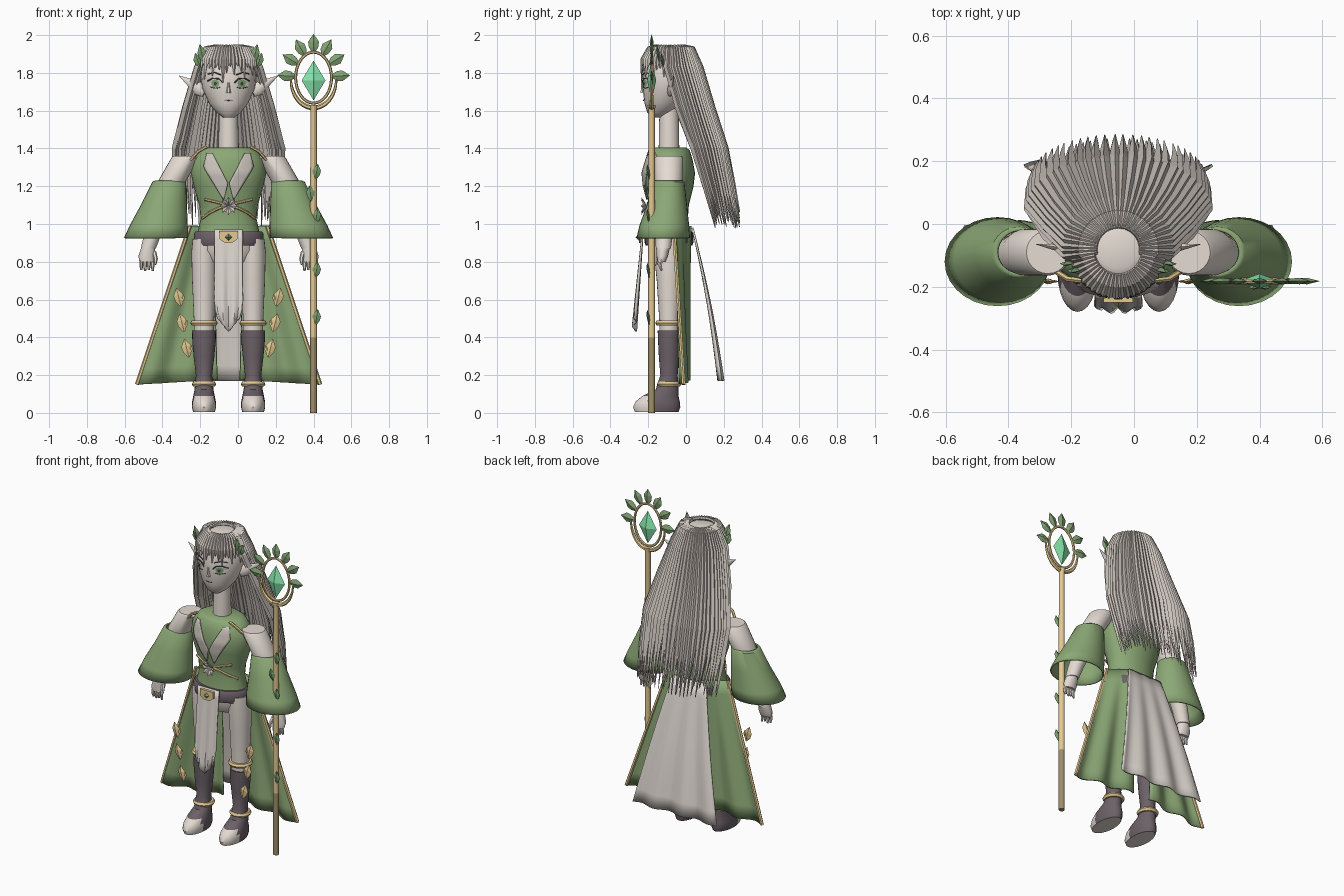
import bpy, bmesh, math, random
from mathutils import Vector as V

if "Cube" in bpy.data.objects:
    bpy.data.objects.remove(bpy.data.objects["Cube"])
random.seed(4)
CX, CY = -0.05, -0.09   # body axis

def mat(name, *c):
    m = bpy.data.materials.new(name)
    m.diffuse_color = (*c, 1)
    m.use_nodes = True
    m.node_tree.nodes["Principled BSDF"].inputs["Base Color"].default_value = m.diffuse_color
    return m
SKIN = mat("skin", .78, .71, .65)
CLOTH = mat("pale_cloth", .72, .67, .62)
HAIR = mat("ash_hair", .60, .55, .50)
GREEN = mat("dress_green", .26, .39, .18)
LEAF = mat("leaf_green", .23, .38, .18)
BOOT = mat("dark_leather", .15, .12, .137)
GOLD = mat("gold", .78, .59, .29)
BRONZE = mat("bronze", .35, .28, .14)
GEM = mat("emerald", .25, .80, .42)
DARK = mat("dark_line", .06, .055, .055)

def finish(name, bm, *mats, smooth=40, thick=0, rule=None):
    bmesh.ops.recalc_face_normals(bm, faces=bm.faces)
    me = bpy.data.meshes.new(name)
    bm.to_mesh(me)
    bm.free()
    for m in mats:
        me.materials.append(m)
    if rule:
        for p in me.polygons:
            p.material_index = rule(p.center)
    if smooth:
        me.shade_smooth()
        me.set_sharp_from_angle(angle=math.radians(smooth))
    ob = bpy.data.objects.new(name, me)
    bpy.context.collection.objects.link(ob)
    if thick:
        mod = ob.modifiers.new("thickness", 'SOLIDIFY')
        mod.thickness, mod.offset = thick, 0
    return ob

def skin_rings(bm, rings, closed=False, cap=True):
    n, k = len(rings[0]), len(rings)
    for i in range(k if closed else k - 1):
        a, b = rings[i], rings[(i + 1) % k]
        for j in range(n):
            bm.faces.new((a[j], a[(j + 1) % n], b[(j + 1) % n], b[j]))
    if cap and not closed:
        bm.faces.new(rings[0])
        bm.faces.new(rings[-1])

def loft(name, secs, *mats, n=24, cap=True, **kw):
    """Horizontal elliptical sections: x, y, z, rx, ry."""
    bm = bmesh.new()
    skin_rings(bm, [[bm.verts.new((x + rx * math.cos(math.tau * j / n), y + ry * math.sin(math.tau * j / n), z))
                     for j in range(n)] for x, y, z, rx, ry in secs], cap=cap)
    return finish(name, bm, *mats, **kw)

def sweep(bm, pts, radii, n=6, closed=False, ref=V((0.02, 1, 0.03)), flat=1):
    pts, rings, k = [V(p) for p in pts], [], len(pts)
    for i, p in enumerate(pts):
        t = pts[(i + 1) % k] - pts[i - 1] if closed else pts[min(i + 1, k - 1)] - pts[max(i - 1, 0)]
        a = t.cross(ref).normalized()
        b = t.cross(a).normalized() * flat
        r = radii[i] if isinstance(radii, (list, tuple)) else radii
        rings.append([bm.verts.new(p + r * (a * math.cos(math.tau * j / n) + b * math.sin(math.tau * j / n))) for j in range(n)])
    skin_rings(bm, rings, closed)

def tube(name, pts, radii, m, smooth=40, **kw):
    bm = bmesh.new()
    sweep(bm, pts, radii, **kw)
    return finish(name, bm, m, smooth=smooth)

def leaf(bm, base, d, length, w):
    d = V(d).normalized()
    sweep(bm, [V(base) + d * length * t for t in (0, .3, .6, 1)], [w * .2, w * .85, w, .001], n=4, flat=.35)

def sheet(name, f, m, nu=16, nv=10, thick=.01, smooth=40):
    bm = bmesh.new()
    g = [[bm.verts.new(f(i / nu, j / nv)) for i in range(nu + 1)] for j in range(nv + 1)]
    for j in range(nv):
        for i in range(nu):
            bm.faces.new((g[j][i], g[j][i + 1], g[j + 1][i + 1], g[j + 1][i]))
    return finish(name, bm, m, thick=thick, smooth=smooth)

def front_y(secs, x, z):
    """Front surface of a loft at x, z."""
    for a, b in zip(secs, secs[1:]):
        if a[2] <= z <= b[2]:
            t = (z - a[2]) / (b[2] - a[2])
            c, cy, _, rx, ry = [p + (q - p) * t for p, q in zip(a, b)]
            return cy - ry * math.sqrt(max(0, 1 - ((x - c) / rx) ** 2))
    return CY

def oval(name, secs, x, z, rx, rz, off, m):
    bm = bmesh.new()
    vs = []
    for j in range(14):
        px, pz = x + rx * math.cos(math.tau * j / 14), z + rz * math.sin(math.tau * j / 14)
        vs.append(bm.verts.new((px, front_y(secs, px, pz) - off, pz)))
    c = bm.verts.new((x, front_y(secs, x, z) - off, z))
    for j in range(14):
        bm.faces.new((c, vs[j], vs[(j + 1) % 14]))
    return finish(name, bm, m, smooth=0)

def on(secs, pts, off=.004):
    return [(x, front_y(secs, x, z) - off, z) for x, z in pts]

# Head, neck and torso
head = [(CX, y, z, rx, ry) for y, z, rx, ry in (
    (-.15, 1.565, .03, .03), (-.14, 1.59, .065, .065), (-.12, 1.64, .105, .1), (-.10, 1.72, .14, .13),
    (-.095, 1.8, .148, .137), (-.085, 1.88, .13, .12), (-.08, 1.925, .09, .09), (-.08, 1.937, .06, .06))]
loft("head", head, SKIN)
loft("neck", [(CX, CY, 1.38, .055, .055), (CX, CY, 1.64, .048, .05)], SKIN)
torso = [(CX, CY, z, rx, ry) for z, rx, ry in (
    (.95, .165, .11), (1.03, .148, .1), (1.1, .155, .105), (1.2, .185, .13), (1.27, .2, .138),
    (1.34, .19, .125), (1.39, .15, .11), (1.405, .12, .09))]
loft("bodice", torso, GREEN, n=28)
loft("hips", [(CX, CY, .8, .12, .07), (CX, CY, .86, .165, .105), (CX, CY, .97, .16, .105)], SKIN)
loft("belt", [(CX, CY, z, r, r - .055) for z, r in ((.885, .178), (.9, .184), (.95, .184), (.96, .176))], BOOT)

# Face details
for s in (-1, 1):
    ex = CX + s * .07
    oval("eye_white", head, ex, 1.745, .036, .024, .003, CLOTH)
    oval("iris", head, ex, 1.743, .021, .022, .006, LEAF)
    oval("pupil", head, ex, 1.743, .008, .01, .009, DARK)
    tube("eyelash", on(head, [(ex + s * a, 1.755 + b) for a, b in ((-.038, -.006), (-.018, .014), (.015, .016), (.042, .002))]), .0035, DARK)
    tube("lower_lash", on(head, [(ex + s * a, 1.72 + b) for a, b in ((-.025, .003), (0, -.002), (.028, .005))]), .002, DARK)
    tube("eyebrow", on(head, [(ex + s * a, 1.79 + b) for a, b in ((-.03, 0), (.005, .012), (.04, .004))]), .003, DARK)
    tube("ear", [(CX + s * x, y, z) for x, y, z in ((.125, -.085, 1.7), (.155, -.08, 1.715), (.19, -.075, 1.74), (.262, -.065, 1.785))],
         [.03, .036, .026, .001], SKIN, n=8, flat=.5)
oval("lips", head, CX, 1.655, .023, .007, .004, HAIR)
tube("mouth_line", on(head, [(CX - .022, 1.656), (CX, 1.654), (CX + .022, 1.656)]), .002, DARK)
tube("nose", on(head, [(CX, 1.75), (CX, 1.72), (CX, 1.695)], .002), [.004, .008, .013], SKIN)

# Long hair strands in two layers, and a fringe
bm = bmesh.new()
for k, count in ((1, 34), (.9, 34)):
    for i in range(count):
        a = math.radians(-98 + 196 * i / (count - 1) + random.uniform(-1, 1))
        s, c = math.sin(a) * k, math.cos(a) * k
        d, e = max(c, 0), random.uniform(-.01, .09)
        pts = [(CX + .075 * s, -.08 + .075 * c, 1.942), (CX + .12 * s, -.08 + .115 * c, 1.932),
               (CX + .165 * s, -.08 + .155 * c, 1.83), (CX + .225 * s, -.02 + .155 * c, 1.62),
               (CX + .28 * s, .045 + .16 * d, 1.4), (CX + .285 * s, .105 + .145 * d, 1.18 + e / 2),
               (CX + .275 * s, .155 + .13 * d, .985 + e)]
        sweep(bm, pts, [.008, .013, .018, .02, .021, .011, .002], n=4, ref=V((s + .01, c + .01, .15)))
finish("long_hair", bm, HAIR, smooth=0)
bm = bmesh.new()
for i in range(22):
    a = math.radians(-78 + 156 * i / 21)
    s, c = math.sin(a), -math.cos(a)
    z = random.uniform(1.79, 1.84) - .045 * (i % 3 == 0)
    pts = [(CX + r * s, -.085 + r * c, h) for r, h in ((.075, 1.942), (.11, 1.93), (.143, 1.87), (.155, z))]
    sweep(bm, pts, [.009, .013, .014, .002], n=4, ref=V((s + .01, c + .01, .15)))
finish("fringe", bm, HAIR, smooth=0)

# Leaf crown
bm = bmesh.new()
for s in (-1, 1):
    for x, y, z, dx, l in ((.13, -.14, 1.85, .22, .105), (.15, -.12, 1.83, .35, .08)):
        leaf(bm, (CX + s * x, y, z), (s * dx, -.15, 1), l, .022)
finish("crown_leaves", bm, LEAF, smooth=0)

# Chest panels, straps and waist ornament
def chest(s):
    def f(u, v):
        z = 1.375 - .245 * v
        inner = .085 - .082 * v / .65 if v < .65 else .003 + .06 * (v - .65)
        outer = .115 + .06 * v if v < .3 else .133 - .15 * (v - .3)
        x = CX + s * (inner + (outer - inner) * u)
        return (x, front_y(torso, x, z) - .006, z)
    return f
for s in (-1, 1):
    sheet("chest_panel", chest(s), HAIR, 6, 14, .006)
    tube("neckline_trim", [(CX + s * x, y, z) for x, y, z in ((.115, -.18, 1.41), (.16, -.175, 1.385), (.2, -.15, 1.34))], .009, GOLD)
    pts = on(torso, [(CX + s * x, z) for x, z in ((0, 1.095), (.05, 1.085), (.1, 1.06), (.14, 1.03))], .008)
    tube("waist_cord", pts, .008, GOLD)
    tube("upper_cord", on(torso, [(CX + s * x, z) for x, z in ((0, 1.1), (.06, 1.115), (.125, 1.13))], .008), .007, GOLD)
bm = bmesh.new()
for i in range(8):
    a = math.tau * i / 8
    leaf(bm, (CX, -.21, 1.095), (math.cos(a), -.6, math.sin(a)), .055, .014)
finish("waist_flower", bm, HAIR, smooth=0)

# Arms, sleeves and hands
for s in (-1, 1):
    loft("arm", [(CX + s * dx, y, z, r, r) for dx, y, z, r in (
        (.225, -.09, 1.36, .068), (.228, -.09, 1.35, .075), (.295, -.09, 1.235, .074), (.335, -.1, 1.12, .06),
        (.4, -.115, .95, .046), (.425, -.12, .87, .04))], SKIN)
    loft("sleeve", [(CX + s * dx, y, z, rx, ry) for dx, y, z, rx, ry in (
        (.31, -.09, 1.228, .074, .07), (.315, -.09, 1.22, .086, .078), (.34, -.1, 1.11, .115, .1),
        (.37, -.115, .99, .15, .128), (.385, -.12, .925, .165, .138))], GREEN, n=28, cap=False, thick=.008)
    loft("palm", [(CX + s * .425, -.12, .88, .036, .036), (CX + s * .432, -.125, .83, .045, .03), (CX + s * .432, -.13, .8, .04, .022)], SKIN, n=12)
    bm = bmesh.new()
    for i in range(4):
        x = CX + s * (.402 + .02 * i)
        sweep(bm, [(x, -.13, .815), (x, -.137, .78), (x, -.13, .752 + .006 * (i % 2))], [.011, .01, .006])
    sweep(bm, [(CX + s * .395, -.13, .85), (CX + s * .385, -.15, .815), (CX + s * .388, -.155, .785)], [.013, .011, .006])
    finish("fingers", bm, SKIN)

# Legs, boots and rings
for s in (-1, 1):
    x = CX + s * .13
    loft("leg", [(x, CY, z, r, ry) for z, r, ry in ((.4, .052, .05), (.5, .054, .052), (.7, .063, .065), (.85, .067, .08), (.92, .06, .08))], SKIN)
    loft("boot", [(x, y, z, rx, ry) for y, z, rx, ry in (
        (-.155, .004, .057, .115), (-.155, .03, .064, .125), (-.15, .06, .063, .117), (-.135, .09, .057, .095),
        (-.1, .125, .05, .06), (-.09, .2, .043, .046), (-.09, .3, .055, .054), (-.09, .38, .062, .058), (-.09, .435, .063, .06))],
         BOOT, SKIN, rule=lambda c: int(c.z < .01 or (c.y < -.19 and c.z < .1)))
    for z, r, name in ((.475, .058, "knee_ring"), (.152, .05, "ankle_ring")):
        tube(name, [(x + r * math.cos(a), CY + r * math.sin(a), z) for a in [math.tau * i / 20 for i in range(20)]],
             .015, GOLD, closed=True, ref=V((0, 0, 1)))

# Skirt side panels with gold edge, and leaf ornaments hung in front of them
def side_panel(s):
    def f(u, v):
        dx = .08 - .02 * v + u * (.125 + .30 * v)
        y = .025 - .09 * u * (1 - v) - .02 * v + .018 * v * math.sin(u * 13) - .025 * u * v
        return V((CX + s * dx, y, .99 - (.815 + .025 * u) * v))
    return f
for s in (-1, 1):
    f = side_panel(s)
    sheet("skirt_side_panel", f, GREEN, 20)
    tube("skirt_trim", [f(1, v / 8) for v in range(9)], .011, GOLD)
    bm = bmesh.new()
    for dx, z in ((.252, .565), (.235, .43), (.21, .295)):
        p = V((CX + s * dx, -.183, z))
        leaf(bm, p, (s * .25, 0, 1), .1, .026)
        leaf(bm, p + V((0, 0, .02)), (s * -.35, 0, 1), .045, .012)
    finish("skirt_leaf_ornaments", bm, GOLD, smooth=0)

# Back train and front tabard
sheet("back_train", lambda u, v: (CX + (u - .5) * (.24 + .36 * v), .035 + .15 * v + .014 * v * math.sin(u * 19) + .012 * math.sin(v * math.pi), .98 - .81 * v), CLOTH, 28)
sheet("front_tabard", lambda u, v: (CX + (u - .5) * (.15 if v < .85 else .15 - .25 * (v - .85)),
      -.228 - .045 * v + .009 * v * math.sin(u * 16), .97 - v * (.47 + .07 * (1 - abs(2 * u - 1)))), CLOTH, 14)
bm = bmesh.new()
vs = [bm.verts.new((CX + x, -.242, z)) for x, z in ((-.047, .962), (.047, .962), (.047, .92), (.02, .9), (-.02, .9), (-.047, .92))]
bm.faces.new(vs)
finish("belt_buckle", bm, GOLD, smooth=0, thick=.016)
bm = bmesh.new()
bmesh.ops.create_uvsphere(bm, u_segments=4, v_segments=2, radius=.018)
bmesh.ops.translate(bm, verts=bm.verts, vec=(CX, -.25, .93))
finish("buckle_gem", bm, LEAF, smooth=0)

# Staff with ring, lower crescent, gem and leaves
SX, SY = .4, -.182
loft("staff", [(SX, SY, z, r, r) for z, r in ((0, .018), (.2, .018), (.4, .018), (1, .018), (1.6, .017), (1.63, .022))],
     GOLD, BRONZE, n=12, rule=lambda c: int(c.z < .35))
tube("staff_ring", [(SX + .095 * math.cos(t), SY, 1.775 + .135 * math.sin(t)) for t in [math.tau * i / 32 for i in range(32)]], .008, GOLD, closed=True)
tube("staff_crescent", [(SX + .12 * math.cos(t), SY, 1.765 + .15 * math.sin(t)) for t in [math.radians(-192 + 204 * i / 24) for i in range(25)]],
     [.004 + .009 * math.sin(math.pi * i / 24) for i in range(25)], GOLD)
bm = bmesh.new()
for i in range(7):
    t = math.radians(3 + 174 * i / 6)
    c, s = math.cos(t), math.sin(t)
    leaf(bm, (SX + .092 * c, SY, 1.775 + .13 * s), (c, 0, s), .1, .029)
for z, s in ((1.235, 1), (1.0, 1), (.715, 1), (.465, 1), (1.12, -1)):
    leaf(bm, (SX + s * .01, SY - .012, z), (s * .15, -.15, 1), .085, .022)
finish("staff_leaves", bm, LEAF, smooth=0)
bm = bmesh.new()
bmesh.ops.create_uvsphere(bm, u_segments=4, v_segments=2, radius=1)
for v in bm.verts:
    v.co = (SX + v.co.x * .063, SY + v.co.y * .024, 1.76 + v.co.z * .105)
finish("staff_gem", bm, GEM, smooth=0)
